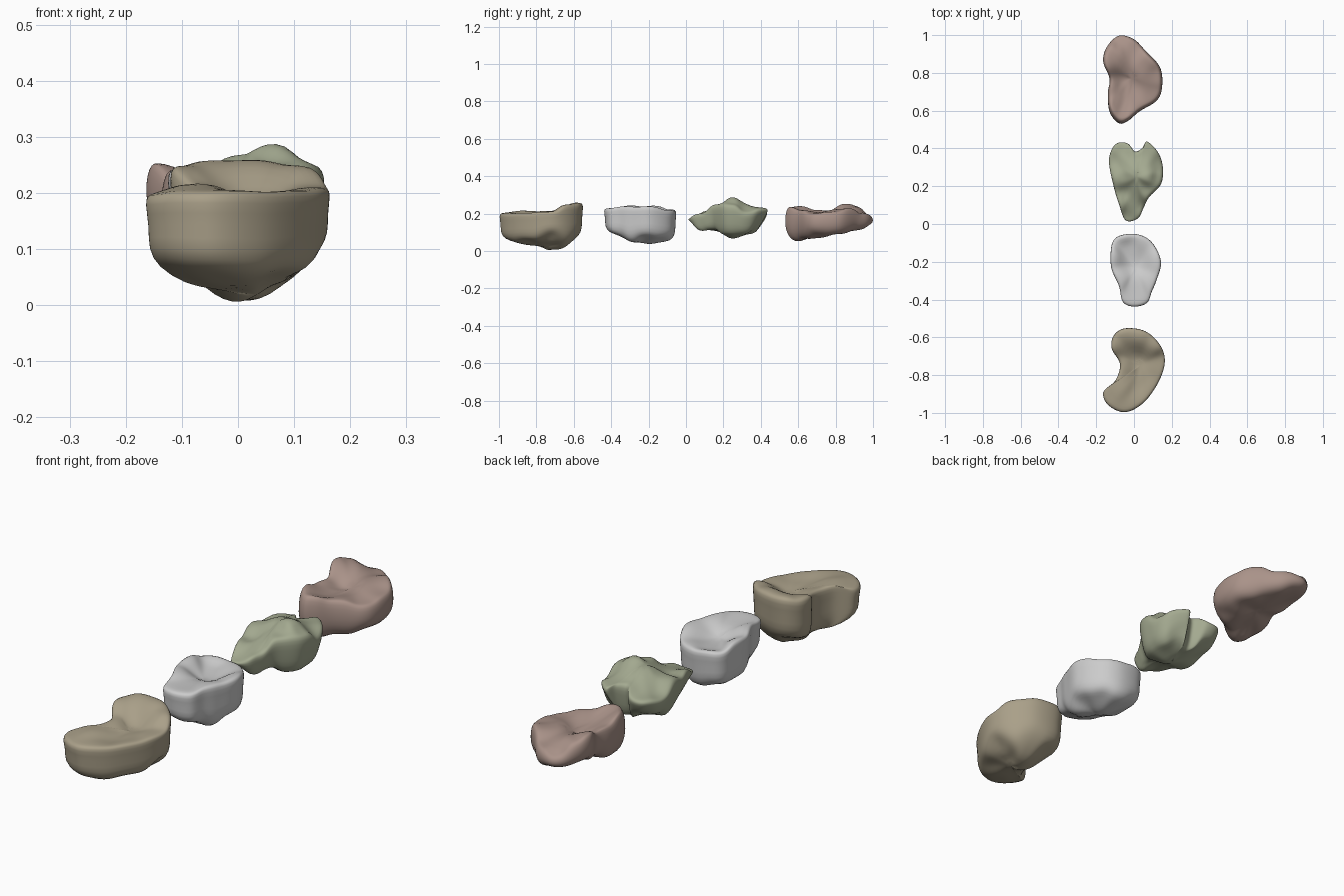
import bpy, bmesh
from mathutils import Vector


def closed_curve(pts, steps=5):
    """Smooth closed outline through a few points."""
    out, n = [], len(pts)
    p = [Vector(q) for q in pts]
    for i in range(n):
        a, b, c, d = p[i - 1], p[i], p[(i + 1) % n], p[(i + 2) % n]
        for k in range(steps):
            t = k / steps
            out.append(0.5 * (2 * b + (c - a) * t + (2 * a - 5 * b + 4 * c - d) * t * t
                              + (3 * b - a - 3 * c + d) * t ** 3))
    return out


def height(samples, x, y):
    """Blend scattered height samples into a soft surface."""
    total = acc = 0.0
    for sx, sy, sz in samples:
        w = 1 / ((x - sx) ** 2 + (y - sy) ** 2 + 0.0006) ** 1.8
        total += w
        acc += w * sz
    return acc / total


def bone(name, outline, centre, top, bottom, side, color=None):
    """Loft the outline from a dished top, down the side, to a keeled underside."""
    c = Vector(centre)
    ring_pts = closed_curve(outline)
    rings = [(.25, 0), (.5, 0), (.7, 0), (.87, 0)] + side + [(.68, 1), (.45, 1), (.22, 1)]
    bm = bmesh.new()

    def vert(p, t):
        z = (1 - t) * height(top, p.x, p.y) + t * height(bottom, p.x, p.y)
        return bm.verts.new((p.x, p.y, z))

    loops = [[vert(c + (p - c) * s, t) for p in ring_pts] for s, t in rings]
    n = len(ring_pts)
    for a, b in zip(loops, loops[1:]):
        for i in range(n):
            j = (i + 1) % n
            bm.faces.new((a[i], a[j], b[j], b[i]))
    for loop, t in ((loops[0], 0), (loops[-1], 1)):
        mid = vert(c, t)
        for i in range(n):
            bm.faces.new((loop[i], loop[(i + 1) % n], mid))
    bmesh.ops.recalc_face_normals(bm, faces=bm.faces)
    for f in bm.faces:
        f.smooth = True
    me = bpy.data.meshes.new(name)
    bm.to_mesh(me)
    bm.free()
    ob = bpy.data.objects.new(name, me)
    bpy.context.collection.objects.link(ob)
    ob.modifiers.new("smooth", 'SUBSURF').levels = 1
    if color:
        mat = bpy.data.materials.new(name + "_colour")
        mat.diffuse_color = (*color, 1)
        me.materials.append(mat)


waisted = [(.97, .02), (1, .12), (.96, .42), (.97, .72), (.88, .94)]
tapered = [(.97, .04), (1, .2), (.94, .5), (.88, .8), (.76, .96)]
rounded = [(.93, .03), (.98, .18), (1, .48), (.96, .76), (.84, .95)]

# kidney shaped bone at the front
bone("kidney_bone",
     [(-.05, -.55), (-.11, -.59), (-.12, -.66), (-.075, -.74), (-.1, -.83), (-.165, -.89),
      (-.14, -.96), (-.05, -1), (.05, -.95), (.13, -.84), (.165, -.73), (.14, -.64), (.06, -.565)],
     (.035, -.75),
     [(-.05, -.56, .26), (-.11, -.62, .25), (.03, -.59, .26), (.1, -.63, .25), (.15, -.74, .21),
      (.02, -.72, .185), (-.06, -.74, .215), (.1, -.87, .205), (.02, -.84, .19), (-.05, -.97, .205),
      (-.15, -.9, .2), (-.07, -.87, .22)],
     [(0, -.72, 0), (.03, -.66, .005), (-.05, -.6, .07), (.05, -.58, .08), (-.1, -.66, .06),
      (.14, -.72, .1), (.09, -.72, .04), (.1, -.86, .06), (-.02, -.84, .03), (-.05, -.96, .055),
      (-.14, -.92, .06), (-.06, -.76, .03)],
     waisted, (.40, .35, .25))

# wedge shaped grey bone
bone("wedge_bone",
     [(-.06, -.055), (.03, -.055), (.1, -.1), (.145, -.2), (.12, -.3), (.095, -.36), (.07, -.42),
      (0, -.44), (-.06, -.415), (-.08, -.33), (-.12, -.24), (-.125, -.15), (-.11, -.085)],
     (.005, -.23),
     [(-.06, -.06, .225), (.05, -.07, .22), (.14, -.2, .24), (.1, -.33, .24), (.04, -.43, .23),
      (-.05, -.42, .23), (-.09, -.3, .245), (-.12, -.17, .245), (0, -.2, .195), (-.03, -.13, .2),
      (.01, -.34, .225)],
     [(0, -.19, .035), (0, -.1, .05), (.09, -.12, .07), (.12, -.22, .08), (.05, -.28, .045),
      (.06, -.38, .09), (-.04, -.4, .1), (-.07, -.3, .08), (-.1, -.18, .07), (-.08, -.09, .07)],
     waisted)

# notched bone with a tall crest
bone("notched_bone",
     [(-.045, .015), (.02, .025), (.05, .08), (.08, .14), (.145, .21), (.155, .3), (.13, .38),
      (.07, .44), (.045, .405), (.005, .385), (-.035, .43), (-.1, .425), (-.135, .34), (-.11, .2),
      (-.08, .1)],
     (.015, .25),
     [(-.03, .03, .175), (.02, .08, .2), (-.07, .12, .22), (-.05, .15, .2), (.06, .17, .25),
      (.07, .25, .295), (.13, .25, .25), (.15, .32, .21), (0, .27, .27), (-.07, .25, .24),
      (-.12, .33, .2), (-.08, .41, .21), (.02, .38, .235), (.09, .42, .23)],
     [(-.03, .03, .14), (.03, .06, .1), (-.06, .14, .11), (.03, .15, .12), (.1, .2, .09),
      (.04, .25, .065), (.12, .3, .09), (-.06, .25, .08), (-.11, .34, .12), (-.08, .41, .14),
      (.02, .35, .09), (.09, .42, .16)],
     tapered, (.37, .40, .28))

# broad rounded bone at the back
bone("broad_bone",
     [(-.08, 1), (0, .98), (.06, .92), (.14, .83), (.15, .72), (.12, .65), (.03, .595),
      (-.03, .545), (-.08, .53), (-.13, .59), (-.14, .69), (-.13, .77), (-.165, .86), (-.145, .94)],
     (-.01, .77),
     [(-.08, .98, .19), (.02, .95, .2), (.08, .88, .23), (.13, .78, .21), (.12, .68, .2),
      (.03, .61, .22), (-.05, .55, .24), (-.12, .61, .245), (-.13, .72, .22), (-.15, .86, .255),
      (-.1, .91, .24), (.03, .8, .225), (-.04, .75, .185), (-.05, .65, .2)],
     [(-.08, .97, .13), (.02, .93, .11), (.1, .83, .09), (.12, .7, .09), (.04, .63, .06),
      (-.06, .6, .045), (-.11, .65, .07), (-.1, .78, .11), (-.14, .87, .14), (0, .78, .1),
      (.05, .72, .065), (-.04, .69, .08)],
     rounded, (.40, .29, .25))
